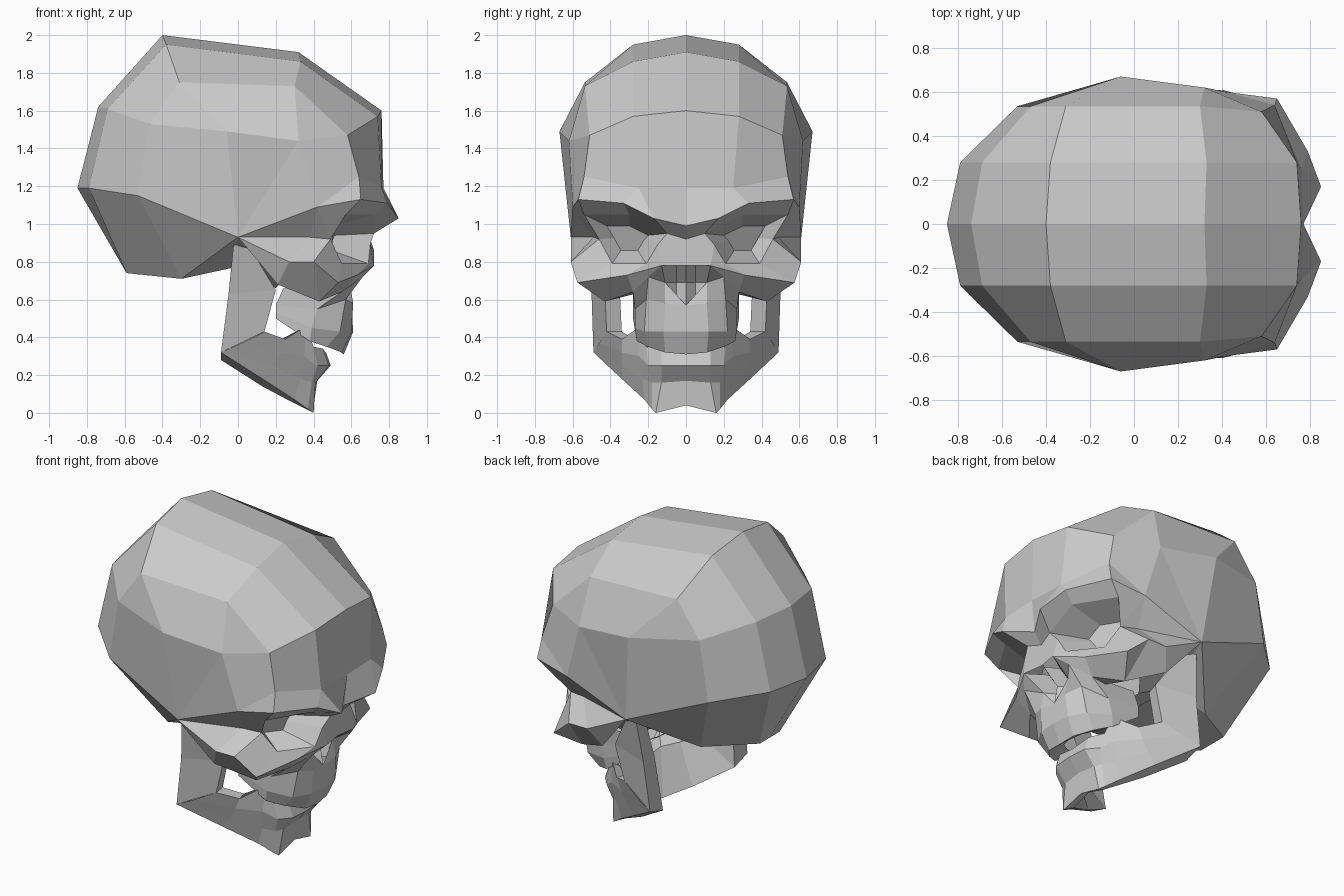
import bpy, bmesh
from mathutils import Vector

cube = bpy.data.objects.get("Cube")
if cube:
    bpy.data.objects.remove(cube)

bone = bpy.data.materials.new("bone_grey")
bone.use_nodes = True
bone.diffuse_color = (0.6, 0.6, 0.6, 1)
bone.node_tree.nodes["Principled BSDF"].inputs["Base Color"].default_value = bone.diffuse_color


def strip(y, *profile):
    """Profile points (x, z) lying in one lengthwise plane."""
    return [(x, y, z) for x, z in profile]


def sheet(name, rows, facing=(1, 0, 0), closed=False, cap=False):
    """Skin rows of points with flat faces, then mirror to the other side."""
    bm = bmesh.new()
    found = {}

    def vert(p):
        key = tuple(round(c, 3) for c in p)
        if key not in found:
            found[key] = bm.verts.new(key)
        return found[key]

    def face(points):
        ring = list(dict.fromkeys(vert(p) for p in points))
        if len(ring) > 2 and not bm.faces.get(ring):
            bm.faces.new(ring)

    width = len(rows[0])
    for a, b in zip(rows, rows[1:]):
        for i in range(width if closed else width - 1):
            j = (i + 1) % width
            face((a[i], a[j], b[j], b[i]))
    if cap:
        face(rows[-1])
    bmesh.ops.recalc_face_normals(bm, faces=bm.faces)
    if not closed or cap:
        # Open sheets are turned towards their visible side
        total = sum((f.normal * f.calc_area() for f in bm.faces), Vector())
        if total.dot(Vector(facing)) < 0:
            bmesh.ops.reverse_faces(bm, faces=bm.faces)
    mesh = bpy.data.meshes.new(name)
    bm.to_mesh(mesh)
    bm.free()
    mesh.materials.append(bone)
    obj = bpy.data.objects.new(name, mesh)
    bpy.context.collection.objects.link(obj)
    mirror = obj.modifiers.new("Mirror", "MIRROR")
    mirror.use_axis = (False, True, False)
    mirror.use_clip = True
    return obj


# Landmarks shared by neighbouring parts
ear = (0, .61, .93)
crown_side = (-.06, .67, 1.49)
temple = (.32, .62, 1.44)
temple_low = (.38, .49, .93)
brow_end = (.42, .60, 1.09)
forehead_mid = (.77, 0, 1.19)
forehead_inner = (.76, .25, 1.19)
forehead_outer = (.64, .54, 1.25)
base_back = (-.30, .28, .71)
nose_corner = (.72, .13, .78)
nose_side = (.59, .11, .69)
cheek_inner = (.66, .20, .72)
cheek_low = (.55, .28, .64)
cheek_tip = (.43, .43, .59)
jaw_corner = (-.09, .49, .32)
jaw_corner_inner = (-.09, .36, .28)
jaw_notch = (.14, .42, .43)
jaw_notch_inner = (.13, .34, .43)

# Cranium: lengthwise strips from the midline out to the ear
middle = strip(0, (-.02, .77), (-.30, .71), (-.59, .74), (-.85, 1.19), (-.74, 1.62),
               (-.40, 2), (.32, 1.91), (.76, 1.6)) + [forehead_mid]
inner = [(-.02, .3, .77), base_back, (-.59, .1, .74)] + strip(
    .28, (-.79, 1.19), (-.69, 1.61), (-.38, 1.95), (.33, 1.86), (.74, 1.57)) + [forehead_inner]
outer = [ear, base_back, base_back] + strip(
    .535, (-.53, 1.15), (-.47, 1.53), (-.31, 1.75), (.30, 1.73)) + [(.58, .51, 1.47), forehead_outer]
side = [ear] * 4 + [crown_side] * 2 + [temple] * 2 + [brow_end]
sheet("cranium", [middle, inner, outer, side, [ear] * 8 + [brow_end]], (0, 1, 1))

# Skull base between the braincase and the upper jaw
sheet("skull_base", [[(-.02, 0, .77), (-.02, .3, .77), ear],
                     [(.2, 0, .66), (.2, .28, .66), (.3, .42, .78)]], (0, 0, -1))

# Brow ridge: forehead edge, crest, lower edge
socket_rim = [(.72, .10, .95), (.72, .30, 1.05), (.57, .54, 1.05), (.49, .46, .92),
              (.55, .39, .79), (.69, .21, .79), (.70, .15, .89)]
sheet("brow_ridge", [
    [forehead_mid, (.75, 0, .99), (.70, 0, .92)],
    [forehead_inner, (.85, .17, 1.03), socket_rim[0]],
    [forehead_inner, (.79, .33, 1.11), socket_rim[1]],
    [forehead_outer, (.65, .57, 1.13), socket_rim[2]],
    [brow_end, brow_end, socket_rim[3]]])

# Eye socket: the rim shrinks back to a closed floor
deep = Vector((.30, .30, .93))
socket_floor = [Vector(p).lerp(deep, .5) for p in socket_rim]
sheet("eye_socket", [socket_rim, socket_floor], closed=True, cap=True)

# Hollow of the temple behind the eye socket
sheet("temple_hollow", [[ear, brow_end, brow_end],
                        [ear, temple_low, socket_rim[3]]], (0, 1, 0))

# Cheekbone, tapering back to the ear
sheet("cheekbone", [
    [ear, temple_low, *socket_rim[3:]],
    [ear, (.27, .61, .80), (.40, .61, .80), (.53, .575, .69), (.63, .31, .73), nose_corner],
    [ear, (.21, .54, .68), cheek_tip, cheek_tip, cheek_low, cheek_inner],
    [ear, (.25, .43, .78), (.36, .32, .66), (.45, .27, .63), cheek_low, cheek_inner]])

# Nasal bone and nose opening with a central septum
sheet("nasal_bone", [strip(0, (.70, .92), (.72, .86), (.70, .78)),
                     [socket_rim[0], socket_rim[6], nose_corner]])
sheet("nose_opening", [
    [(.68, 0, .78), (.60, .05, .78), nose_corner],
    [(.58, 0, .69), (.49, .05, .69), nose_side],
    [(.60, 0, .57), (.55, .05, .59), (.61, .11, .58)]])
sheet("nose_wing", [[nose_corner, nose_side], [cheek_inner, cheek_inner]])

# Upper jaw, wrapping from the front teeth to the back
sheet("upper_jaw", [
    [nose_side, nose_side, cheek_inner, cheek_low, (.24, .28, .66)],
    [(.60, 0, .57), (.61, .11, .58), (.57, .21, .60), (.42, .27, .55), (.20, .28, .57)],
    [(.61, 0, .43), (.60, .12, .43), (.54, .22, .43), (.39, .27, .45), (.20, .28, .53)],
    [(.56, 0, .31), (.55, .11, .32), (.47, .20, .35), (.38, .26, .38), (.20, .28, .50)],
    [(.48, 0, .38), (.46, .08, .38), (.40, .13, .40), (.33, .18, .43), (.20, .22, .52)]])

# Jaw branch: a four-sided column below the ear
sheet("jaw_branch", [
    [(-.02, .54, .93), (.03, .54, .93), (.03, .46, .93), (-.02, .46, .93)],
    [(-.05, .50, .63), (.20, .43, .65), (.18, .35, .64), (-.05, .39, .63)],
    [jaw_corner, jaw_notch, jaw_notch_inner, jaw_corner_inner]], closed=True)

# Lower jaw: closed sections from the hinge corner to the chin, with a pointed tooth
sheet("lower_jaw", [
    [jaw_notch, (.02, .46, .37), jaw_corner, jaw_corner, jaw_corner_inner, jaw_notch_inner],
    [(.25, .34, .39), (.22, .34, .32), (.18, .34, .25), (.13, .34, .18), (.13, .25, .14), (.23, .27, .39)],
    [(.36, .24, .46), (.35, .25, .30), (.33, .23, .18), (.30, .22, .07), (.28, .17, .06), (.31, .19, .37)],
    [(.40, .21, .35), (.42, .20, .25), (.39, .18, .16), (.37, .18, .02), (.32, .15, .04), (.35, .15, .33)],
    [(.45, .13, .34), (.48, .13, .25), (.41, .13, .16), (.40, .16, 0), (.34, .13, .03), (.39, .10, .32)],
    strip(0, (.47, .31), (.49, .25), (.42, .17), (.40, .04), (.34, .07), (.41, .30))], closed=True)
